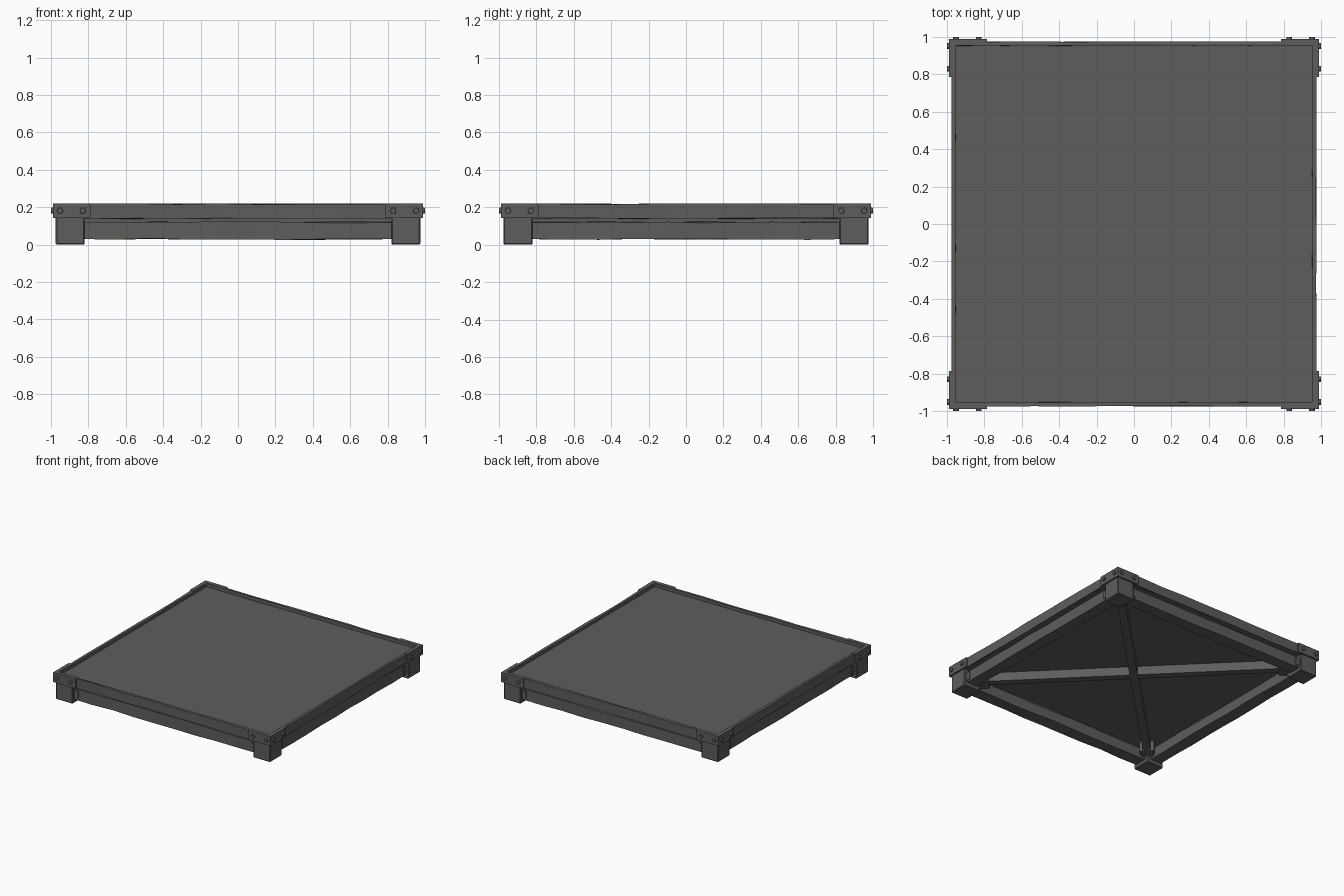
import bpy, bmesh, math, random
from mathutils import Matrix, Vector

if "Cube" in bpy.data.objects:
    bpy.data.objects.remove(bpy.data.objects["Cube"])

random.seed(4)


def material(name, rgb):
    m = bpy.data.materials.new(name)
    m.diffuse_color = (*rgb, 1)
    m.use_nodes = True
    m.node_tree.nodes["Principled BSDF"].inputs["Base Color"].default_value = m.diffuse_color
    return m


PANEL = material("panel grey", (0.118, 0.110, 0.104))
FRAME = material("frame grey", (0.114, 0.109, 0.105))


def finish(bm, name, mat, turn=0):
    bmesh.ops.recalc_face_normals(bm, faces=bm.faces)
    me = bpy.data.meshes.new(name)
    bm.to_mesh(me)
    bm.free()
    me.materials.append(mat)
    ob = bpy.data.objects.new(name, me)
    ob.rotation_euler.z = turn
    bpy.context.collection.objects.link(ob)
    return ob


def box(name, lo, hi, mat=FRAME, turn=0, bevel=0):
    bm = bmesh.new()
    bmesh.ops.create_cube(bm, size=1)
    lo, hi = Vector(lo), Vector(hi)
    for v in bm.verts:
        v.co = Vector([(lo[i] + hi[i]) / 2 + v.co[i] * (hi[i] - lo[i]) for i in range(3)])
    if bevel:
        bmesh.ops.bevel(bm, geom=bm.edges[:], offset=bevel, segments=1, affect='EDGES')
    return finish(bm, name, mat, turn)


# Beam along x from a closed (y, z) profile, with slightly worn edges
def beam(name, profile, half, turn, wear=0.0, steps=9):
    bm = bmesh.new()
    rings = []
    for i in range(steps + 1):
        x = -half + 2 * half * i / steps
        j = wear if 0 < i < steps else 0
        rings.append([bm.verts.new((x, y + random.uniform(-j, j) * 0.5,
                                    z + random.uniform(-j, j))) for y, z in profile])
    n = len(profile)
    for a, b in zip(rings, rings[1:]):
        for k in range(n):
            bm.faces.new((a[k], a[(k + 1) % n], b[(k + 1) % n], b[k]))
    bm.faces.new(rings[0])
    bm.faces.new(rings[-1][::-1])
    return finish(bm, name, FRAME, turn)


def bolt(name, x, z, turn):
    bm = bmesh.new()
    bmesh.ops.create_cone(bm, cap_ends=True, segments=12, radius1=0.017, radius2=0.015, depth=0.02,
                          matrix=Matrix.Translation((x, -0.99, z)) @ Matrix.Rotation(math.pi / 2, 4, 'X'))
    return finish(bm, name, FRAME, turn)


# Recessed deck panel
box("deck_panel", (-0.96, -0.96, 0.14), (0.96, 0.96, 0.192), PANEL)

RIM = [(-0.975, 0.14), (-0.953, 0.14), (-0.953, 0.218), (-0.975, 0.218)]
RAIL = [(-0.95, 0.03), (-0.85, 0.03), (-0.85, 0.115), (-0.875, 0.12), (-0.875, 0.142),
        (-0.93, 0.142), (-0.93, 0.12), (-0.95, 0.12)]

for i, side in enumerate(("front", "right", "back", "left")):
    t = i * math.pi / 2
    # Upper rim and lower rail
    beam(side + "_rim", RIM, 0.97, t, 0.003)
    beam(side + "_rail", RAIL, 0.84, t, 0.004)
    # Corner foot
    box(side + "_foot", (-0.975, -0.975, 0), (-0.82, -0.82, 0.15), turn=t, bevel=0.006)
    for s in (-1, 1):
        # Corner plates, rail end clips and bolts
        x0, x1 = sorted((s * 0.787, s * 0.988))
        box(side + "_corner_plate", (x0, -0.988, 0.142), (x1, -0.955, 0.221), turn=t)
        x0, x1 = sorted((s * 0.785, s * 0.83))
        box(side + "_rail_clip", (x0, -0.957, 0.045), (x1, -0.84, 0.108), turn=t)
        for x in (0.83, 0.952):
            bolt(side + "_bolt", s * x, 0.182, t)

# Diagonal cross braces underneath, with end plates
for i in range(2):
    t = math.pi / 4 + i * math.pi / 2
    box("cross_brace", (-1.18, -0.03, 0.065 + i * 0.003), (1.18, 0.03, 0.142), turn=t)
    for s in (-1, 1):
        x0, x1 = sorted((s * 1.09, s * 1.18))
        box("brace_end_plate", (x0, -0.055, 0.055), (x1, 0.055, 0.142), turn=t)
